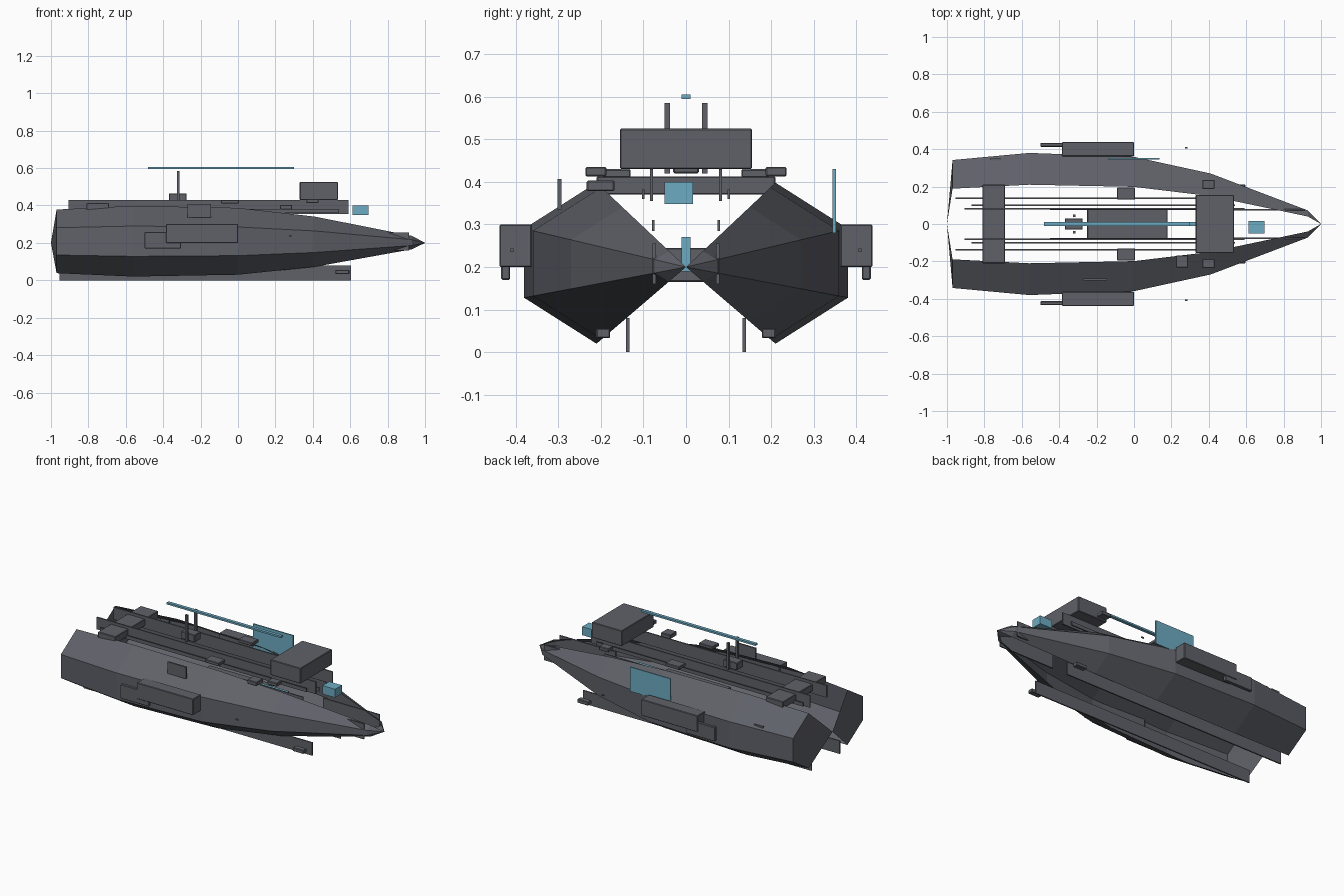
import bpy, bmesh

if "Cube" in bpy.data.objects:
    bpy.data.objects.remove(bpy.data.objects["Cube"])


def colour(name, rgb):
    m = bpy.data.materials.new(name)
    m.diffuse_color = (*rgb, 1)
    m.use_nodes = True
    m.node_tree.nodes["Principled BSDF"].inputs["Base Color"].default_value = m.diffuse_color
    return m


blue = colour("blue", (0.155, 0.41, 0.54))
dark = colour("dark_grey", (0.115, 0.12, 0.14))


def box(name, x, y, z, mat=dark):
    """Box from (min, max) ranges; thicker ones get a tiny edge bevel."""
    bm = bmesh.new()
    bmesh.ops.create_cube(bm, size=1)
    ranges = (x, y, z)
    for v in bm.verts:
        for i, (a, b) in enumerate(ranges):
            v.co[i] = (a + b) / 2 + v.co[i] * (b - a)
    if mat is dark and min(b - a for a, b in ranges) > 0.015:
        bmesh.ops.bevel(bm, geom=bm.edges[:], offset=0.003, segments=1,
                        affect='EDGES')
    return finish(name, bm, mat)


def finish(name, bm, mat):
    me = bpy.data.meshes.new(name)
    bm.to_mesh(me)
    bm.free()
    ob = bpy.data.objects.new(name, me)
    bpy.context.collection.objects.link(ob)
    me.materials.append(mat)
    return ob


def pair(name, x, y, z):
    """Matching boxes on both sides of the centre line."""
    box(name + "_left", x, y, z)
    box(name + "_right", x, (-y[1], -y[0]), z)


# Hull halves: faceted side shells, open along the deck and the bottom
section = [(0.21, 0.198), (0.38, 0.09), (0.38, -0.072), (0.21, -0.18)]
stations = [(-0.97, 0.9), (-0.56, 1.0), (0.0, 0.945), (0.41, 0.71), (0.93, 0.19)]
for side, label in ((1, "left"), (-1, "right")):
    bm = bmesh.new()
    rings = [[bm.verts.new((x, side * y * s, 0.2 + z * s)) for y, z in section]
             for x, s in stations]
    for a, b in zip(rings, rings[1:]):
        for i in range(3):
            bm.faces.new((a[i], a[i + 1], b[i + 1], b[i]))
    for ring, x in ((rings[0], -1), (rings[-1], 1)):
        tip = bm.verts.new((x, 0, 0.2))
        for i in range(3):
            bm.faces.new((ring[i], ring[i + 1], tip))
    bmesh.ops.recalc_face_normals(bm, faces=bm.faces[:])
    if sum(f.normal.y * side for f in bm.faces) < 0:
        bmesh.ops.reverse_faces(bm, faces=bm.faces[:])
    finish("hull_" + label, bm, dark)

# Thin lengthwise plates
pair("keel_plate", (-0.955, 0.605), (0.133, 0.141), (0, 0.08))
pair("deck_rail", (-0.905, 0.59), (0.077, 0.085), (0.355, 0.43))
pair("outer_rail", (-0.87, 0.54), (0.097, 0.103), (0.36, 0.382))
pair("inner_rail", (-0.45, 0.5), (0.074, 0.08), (0.285, 0.31))
pair("bow_plate", (0.53, 0.915), (0.071, 0.079), (0.16, 0.255))
pair("keel_pod", (0.52, 0.595), (0.178, 0.211), (0.033, 0.056))

# Deck structures
box("bridge", (0.33, 0.535), (-0.155, 0.155), (0.43, 0.525))
box("inner_core", (-0.25, 0.18), (-0.083, 0.083), (0.165, 0.245))
box("rear_crossbeam", (-0.81, -0.69), (-0.21, 0.21), (0.37, 0.413))
pair("fore_pad", (0.365, 0.43), (0.187, 0.236), (0.413, 0.435))
pair("mid_pad", (-0.09, 0.005), (0.13, 0.195), (0.41, 0.43))
box("side_pad", (0.225, 0.29), (-0.233, -0.168), (0.378, 0.403))

# Mast pair on its base
box("mast_base", (-0.37, -0.275), (-0.03, 0.03), (0.42, 0.465))
pair("mast", (-0.327, -0.313), (0.037, 0.051), (0.42, 0.585))

# Side pods with trailing fins
pair("side_pod", (-0.385, 0.0), (0.362, 0.438), (0.2, 0.3))
pair("pod_fin", (-0.5, -0.305), (0.413, 0.434), (0.17, 0.258))
pair("side_probe", (0.272, 0.287), (0.405, 0.412), (0.235, 0.243))

# Hull side panels
box("hull_panel", (-0.27, -0.145), (-0.302, -0.292), (0.335, 0.407))
box("rear_panel", (-0.77, -0.71), (0.34, 0.35), (0.25, 0.305))

# Blue parts
box("top_beam", (-0.48, 0.30), (-0.01, 0.01), (0.594, 0.605), blue)
box("nose_sensor", (0.612, 0.698), (-0.05, 0.016), (0.348, 0.4), blue)
box("side_screen", (-0.14, 0.135), (0.344, 0.352), (0.28, 0.43), blue)
box("inner_fin", (0.1, 0.34), (-0.01, 0.01), (0.19, 0.27), blue)
